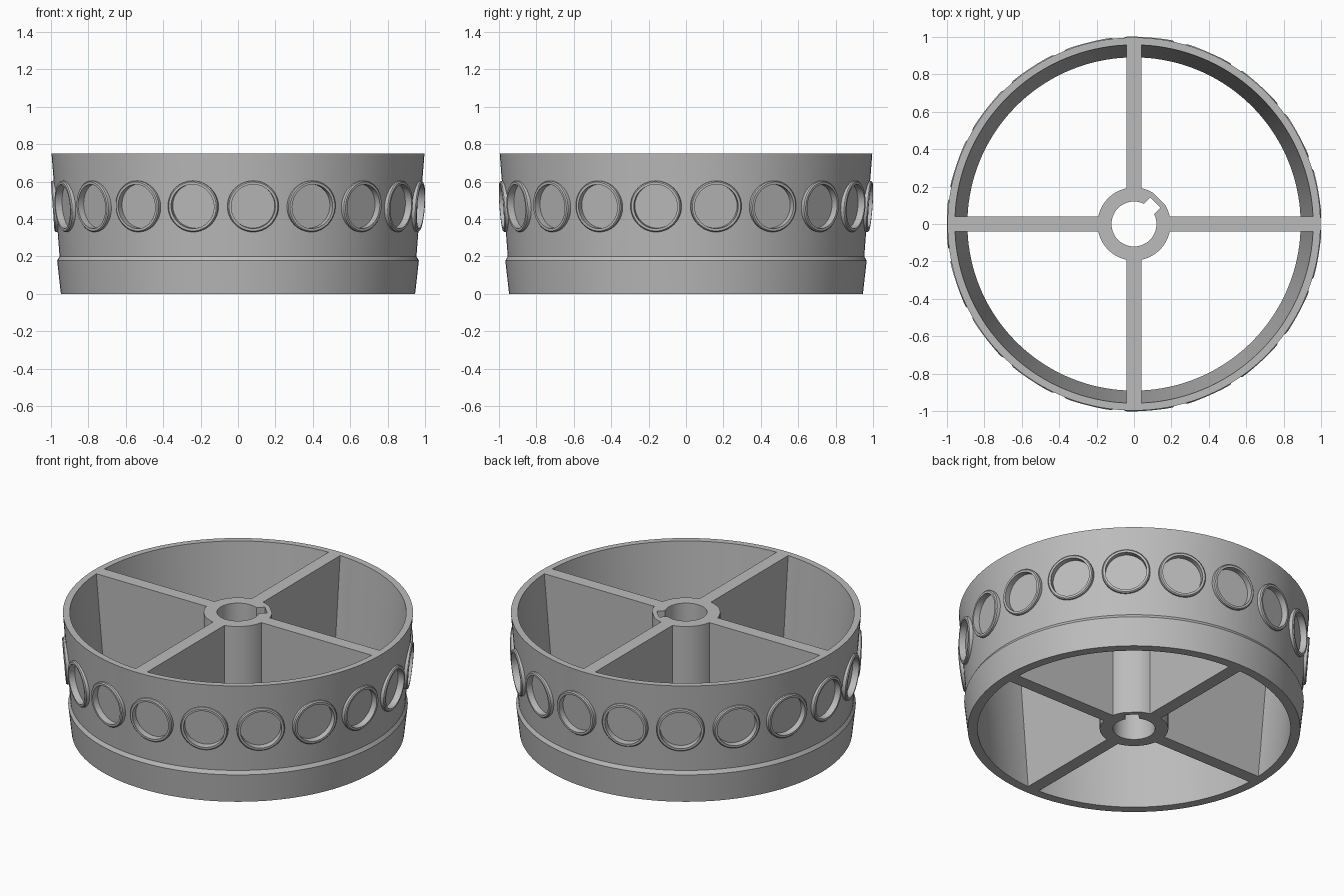
import bpy, bmesh, math
from mathutils import Matrix, Vector

if "Cube" in bpy.data.objects:
    bpy.data.objects.remove(bpy.data.objects["Cube"], do_unlink=True)

HEIGHT = 0.75
RING_COUNT = 19
RING_Z = 0.467
TILT = math.radians(4.2)

grey = bpy.data.materials.new("plain grey")
grey.use_nodes = True
colour = (0.5, 0.5, 0.5, 1)
grey.diffuse_color = colour
grey.node_tree.nodes["Principled BSDF"].inputs["Base Color"].default_value = colour


def make(name, bm):
    bmesh.ops.recalc_face_normals(bm, faces=bm.faces[:])
    mesh = bpy.data.meshes.new(name)
    bm.to_mesh(mesh)
    bm.free()
    mesh.materials.append(grey)
    obj = bpy.data.objects.new(name, mesh)
    bpy.context.collection.objects.link(obj)
    return obj


def smooth(obj):
    bpy.ops.object.select_all(action='DESELECT')
    obj.select_set(True)
    bpy.context.view_layer.objects.active = obj
    bpy.ops.object.shade_smooth_by_angle(angle=math.radians(25))


def revolve(bm, profile, segments, matrix=Matrix()):
    """Closed (radius, z) profile swept around the z axis."""
    loops = []
    for i in range(segments):
        a = math.tau * i / segments
        loops.append([bm.verts.new(matrix @ Vector((r * math.cos(a), r * math.sin(a), z)))
                      for r, z in profile])
    n = len(profile)
    for i in range(segments):
        p, q = loops[i], loops[(i + 1) % segments]
        for j in range(n):
            k = (j + 1) % n
            bm.faces.new((p[j], q[j], q[k], p[k]))


def ring_matrix(index):
    """Places local z along the outward normal of the tapered wall."""
    angle = (index + 0.5) * math.tau / RING_COUNT
    return (Matrix.Rotation(angle, 4, 'Z') @ Matrix.Translation((0.99, 0, RING_Z))
            @ Matrix.Rotation(math.pi / 2 + TILT, 4, 'Y'))


# Tapered outer wall with a stepped band near the bottom
bm = bmesh.new()
revolve(bm, [(0.89, 0), (0.946, 0), (0.966, 0.178), (0.953, 0.2),
             (0.996, HEIGHT), (0.957, HEIGHT)], 144)
wall = make("outer_wall", bm)

# Round pockets cut into the wall
bm = bmesh.new()
for i in range(RING_COUNT):
    bmesh.ops.create_cone(bm, cap_ends=True, segments=48, radius1=0.126, radius2=0.126,
                          depth=0.15, matrix=ring_matrix(i) @ Matrix.Translation((0, 0, 0.037)))
cutter = make("pocket_cutter", bm)
cutter.hide_render = True
cutter.hide_viewport = True
cut = wall.modifiers.new("pockets", 'BOOLEAN')
cut.operation = 'DIFFERENCE'
cut.solver = 'EXACT'
cut.object = cutter
bpy.context.view_layer.objects.active = wall
bpy.ops.object.modifier_apply(modifier=cut.name)
bpy.data.objects.remove(cutter, do_unlink=True)
smooth(wall)

# Raised rims around the pockets, with a small outer chamfer
bm = bmesh.new()
for i in range(RING_COUNT):
    # local z points inward or outward depending on the turn, so flip it to face out
    m = ring_matrix(i)
    axis = m.to_3x3() @ Vector((0, 0, 1))
    s = 1 if axis.dot(m.translation) > 0 else -1
    revolve(bm, [(0.118, -0.038 * s), (0.118, 0), (0.131, 0), (0.137, -0.006 * s),
                 (0.137, -0.038 * s)], 48, m)
smooth(make("pocket_rims", bm))

# Hub with a keyed bore
HALF_KEY, KEY_R, BORE, HUB = 0.039, 0.162, 0.12, 0.195
SEG = 96
inner, outer = [], []
edge = math.asin(HALF_KEY / BORE)
for i in range(SEG + 1):
    a = edge + (math.tau - 2 * edge) * i / SEG
    inner.append((BORE * math.cos(a), BORE * math.sin(a)))
    outer.append((HUB * math.cos(a), HUB * math.sin(a)))
for side in (-1, 1):
    a = side * math.atan2(HALF_KEY, KEY_R)
    inner.append((KEY_R, side * HALF_KEY))
    outer.append((HUB * math.cos(a), HUB * math.sin(a)))
bm = bmesh.new()
turn = Matrix.Rotation(math.pi / 4, 4, 'Z')
rows = [[bm.verts.new(turn @ Vector((x, y, z))) for x, y in pts]
        for pts, z in ((inner, 0), (outer, 0), (outer, HEIGHT), (inner, HEIGHT))]
n = len(inner)
for r in range(4):
    p, q = rows[r], rows[(r + 1) % 4]
    for i in range(n):
        k = (i + 1) % n
        bm.faces.new((p[i], p[k], q[k], q[i]))
smooth(make("hub", bm))

# Four full-height spokes, ends slanted to follow the wall
bm = bmesh.new()
for i in range(4):
    geo = bmesh.ops.create_cube(bm, size=1)
    for v in geo["verts"]:
        top = v.co.z > 0
        far = 0.968 if top else 0.91
        v.co = Vector((far if v.co.x > 0 else 0.18, 0.04 * math.copysign(1, v.co.y),
                       HEIGHT if top else 0))
        v.co.rotate(Matrix.Rotation(i * math.pi / 2, 3, 'Z'))
make("spokes", bm)
